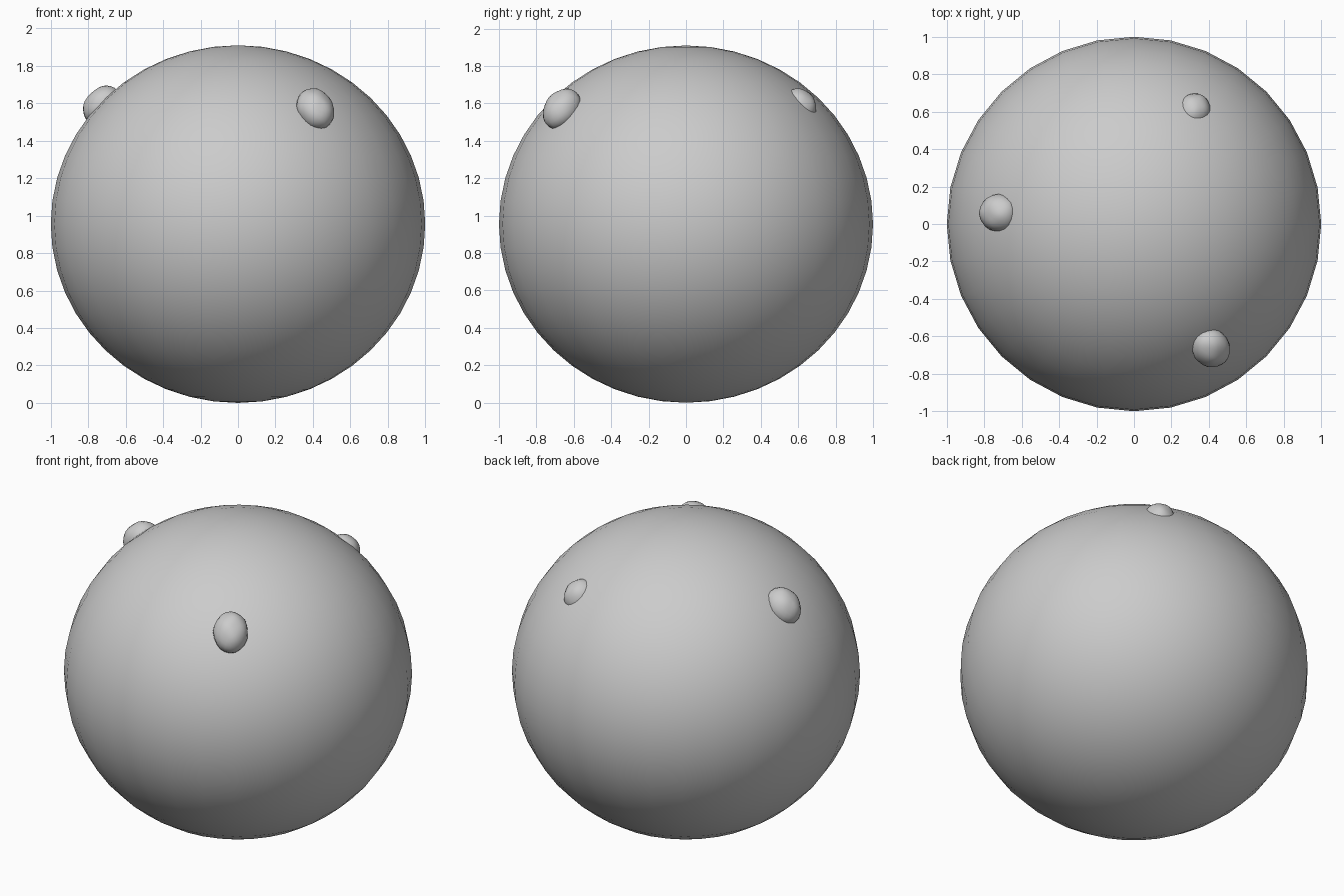
import bpy, math
from mathutils import Vector, Matrix

if "Cube" in bpy.data.objects:
    bpy.data.objects.remove(bpy.data.objects["Cube"])

HALF_H = 0.955  # half height of the slightly flattened body


def smooth(ob):
    for p in ob.data.polygons:
        p.use_smooth = True


# Main round body
bpy.ops.mesh.primitive_uv_sphere_add(segments=32, ring_count=24, radius=1)
body = bpy.context.object
body.name = "body"
body.data.transform(Matrix.Translation((0, 0, HALF_H)) @ Matrix.Diagonal((1, 1, HALF_H, 1)))
smooth(body)


# Lumpy oval bump sitting on the body, long axis running down the slope
def bump(name, x, y, lift, radii, phase):
    nz = math.sqrt(1 - x * x - y * y)
    point = Vector((x, y, HALF_H + HALF_H * nz))
    normal = Vector((x, y, nz / HALF_H)).normalized()
    side = Vector((0, 0, 1)).cross(normal).normalized()
    slope = normal.cross(side)
    bpy.ops.mesh.primitive_uv_sphere_add(segments=20, ring_count=14, radius=1)
    ob = bpy.context.object
    ob.name = name
    for v in ob.data.vertices:
        c = v.co
        lump = 1 + 0.03 * math.sin(5 * c.x + phase) * math.sin(5 * c.y + 1) * math.cos(4 * c.z)
        v.co = Vector((c.x * radii[0], c.y * radii[1], c.z * radii[2])) * lump
    rot = Matrix((side, slope, normal)).transposed().to_4x4()
    ob.data.transform(Matrix.Translation(point + normal * lift) @ rot)
    smooth(ob)


bump("front_bump", 0.408, -0.655, 0.012, (0.10, 0.122, 0.09), 0)
bump("left_bump", -0.735, 0.06, -0.015, (0.10, 0.115, 0.09), 1)
bump("back_bump", 0.335, 0.635, -0.05, (0.09, 0.10, 0.09), 2)
